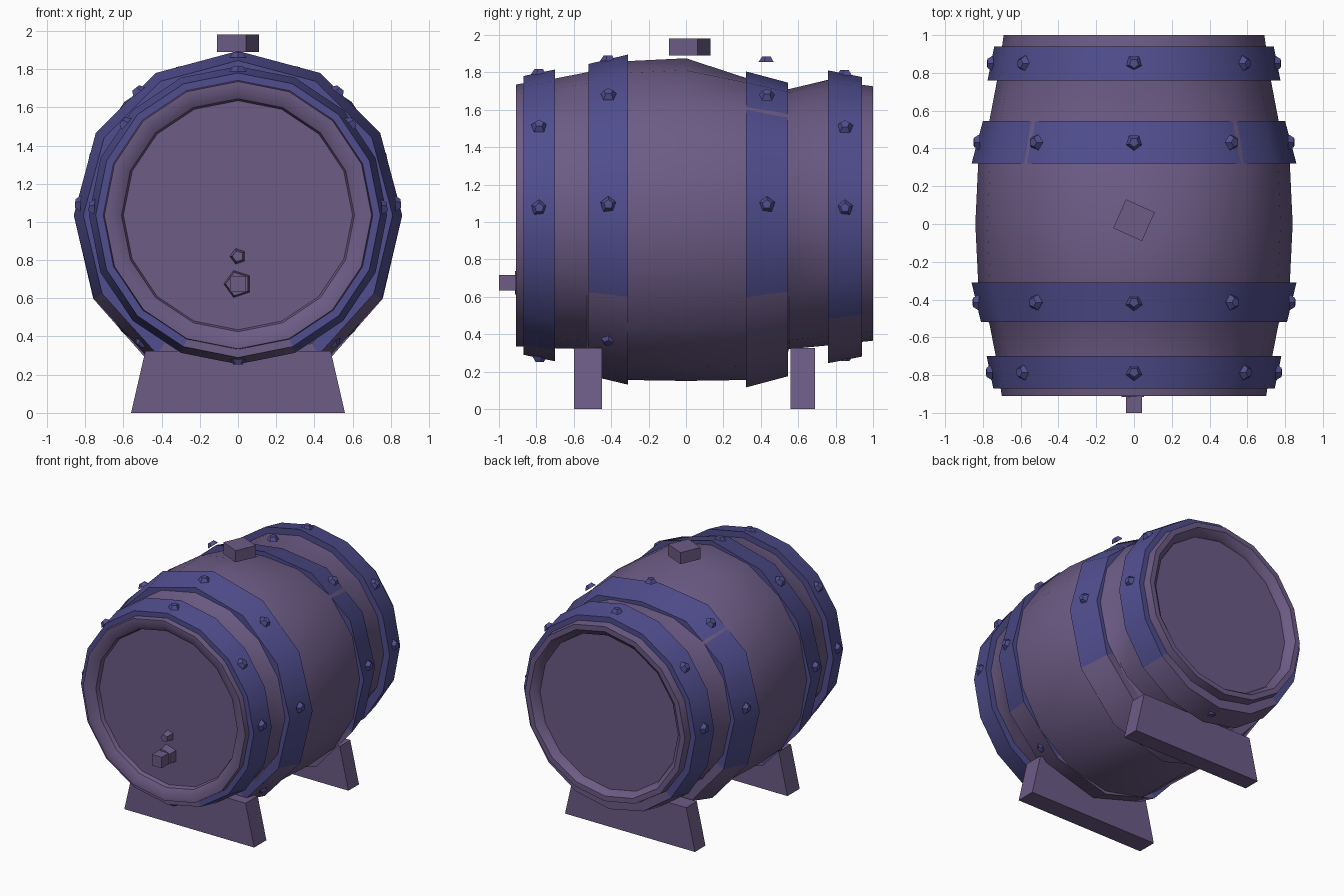
import bpy, bmesh, math
from mathutils import Vector, Matrix

if "Cube" in bpy.data.objects:
    bpy.data.objects.remove(bpy.data.objects["Cube"])

CZ = 1.035   # height of the barrel axis


def material(name, col):
    m = bpy.data.materials.new(name)
    m.diffuse_color = (*col, 1)
    m.use_nodes = True
    m.node_tree.nodes["Principled BSDF"].inputs["Base Color"].default_value = m.diffuse_color
    return m


WOOD = material("purple wood", (0.150, 0.106, 0.235))
METAL = material("blue metal", (0.080, 0.075, 0.270))


def finish(bm, name, mats, smooth=None):
    bmesh.ops.recalc_face_normals(bm, faces=bm.faces)
    me = bpy.data.meshes.new(name)
    bm.to_mesh(me)
    bm.free()
    for m in mats:
        me.materials.append(m)
    ob = bpy.data.objects.new(name, me)
    bpy.context.collection.objects.link(ob)
    if smooth:
        bpy.ops.object.select_all(action='DESELECT')
        ob.select_set(True)
        bpy.context.view_layer.objects.active = ob
        bpy.ops.object.shade_smooth_by_angle(angle=math.radians(smooth))
    return ob


def lathe(name, profile, mats, sides, closed=False, wood_below=None):
    """Spin (radius, y, extra radius at the bottom) round the barrel axis."""
    bm = bmesh.new()
    rings = []
    for r, y, low in profile:
        ring = []
        for k in range(sides):
            a = 2 * math.pi * k / sides
            s = math.sin(a)
            # sagging top behind the bung, belly or dent underneath
            sag = 0.09 * max(0, s) ** 6 if 0.3 < y < 0.6 else 0
            q = r - sag + low * max(0, -s) ** 2
            ring.append(bm.verts.new((q * math.cos(a), y, CZ + q * s)))
        rings.append(ring)
    pairs = list(zip(rings, rings[1:]))
    if closed:
        pairs.append((rings[-1], rings[0]))
    else:
        bm.faces.new(rings[0])
        bm.faces.new(rings[-1])
    for p, q in pairs:
        for k in range(sides):
            j = (k + 1) % sides
            bm.faces.new((p[k], p[j], q[j], q[k]))
    # Worn underside of the hoops shows wood
    if wood_below is not None:
        for f in bm.faces:
            f.material_index = int(f.calc_center_median().z < wood_below)
    return finish(bm, name, mats, 35)


def peg(name, pos, axis, r1, r2, depth, sides, mat, spin=0.0, smooth=None):
    """Small tapered prism centred at pos and pointing along axis."""
    bm = bmesh.new()
    rot = Vector(axis).to_track_quat('Z', 'Y').to_matrix().to_4x4()
    bmesh.ops.create_cone(bm, cap_ends=True, segments=sides, radius1=r1, radius2=r2, depth=depth,
                          matrix=Matrix.Translation(pos) @ rot @ Matrix.Rotation(spin, 4, 'Z'))
    return finish(bm, name, [mat], smooth)


# Barrel body with recessed lids at both ends
lathe("barrel_body", [
    (0.60, -0.85, 0), (0.61, -0.88, 0), (0.66, -0.91, 0), (0.70, -0.91, 0), (0.73, -0.71, -0.02),
    (0.765, -0.53, -0.05), (0.78, -0.50, 0.06), (0.825, -0.31, 0.055), (0.84, 0.0, 0.045),
    (0.825, 0.32, 0.055), (0.775, 0.52, 0.06), (0.765, 0.55, -0.05), (0.725, 0.76, -0.03),
    (0.69, 1.0, -0.02), (0.65, 1.0, -0.02), (0.61, 0.97, 0), (0.60, 0.94, 0)], [WOOD], 16)

# Metal hoops: y and radius of both edges, bottom bulge, sides, wood limit, right-half rivet angles
HOOPS = {
    "front_hoop": (-0.87, 0.745, -0.70, 0.78, 0, 16, 0.36, (90, 39, 3, -90)),
    "front_middle_hoop": (-0.52, 0.81, -0.31, 0.86, 0.045, 12, 0.45, (90, 51, 4, -53)),
    "back_middle_hoop": (0.32, 0.86, 0.545, 0.80, 0.06, 12, 0.55, (90, 51, 4)),
    "back_hoop": (0.76, 0.775, 0.94, 0.74, 0.015, 16, 0.50, (90, 39, 3, -90)),
}
for name, (y0, r0, y1, r1, low, sides, limit, angles) in HOOPS.items():
    lathe(name, [(r0 - 0.07, y0, low), (r0, y0, low), (r1, y1, low), (r1 - 0.07, y1, low)],
          [METAL, WOOD], sides, closed=True, wood_below=limit)
    # Flat five-sided rivets, mirrored to the left half
    ym, rm = (y0 + y1) / 2, (r0 + r1) / 2 + 0.005
    for a in angles:
        for side in ((1,) if abs(a) == 90 else (1, -1)):
            d = Vector((side * math.cos(math.radians(a)), 0, math.sin(math.radians(a))))
            peg("rivet", Vector((0, ym, CZ)) + d * rm, d, 0.045, 0.025, 0.03, 5, METAL)

# Stopper on top
peg("bung", (0, 0.02, 1.935), (0, 0, 1), 0.118, 0.118, 0.09, 4, WOOD, math.radians(21))

# Tap and small peg on the front lid
peg("tap_collar", (0, -0.88, 0.675), (0, -1, 0), 0.075, 0.065, 0.07, 5, WOOD, math.radians(90))
peg("tap_spout", (0, -0.93, 0.675), (0, -1, 0), 0.06, 0.06, 0.14, 4, WOOD, math.radians(45))
peg("lid_peg", (0, -0.875, 0.82), (0, -1, 0), 0.045, 0.03, 0.07, 5, WOOD, math.radians(90))

# Two trapezoid feet
for name, ya, yb in (("front_foot", -0.60, -0.45), ("back_foot", 0.56, 0.69)):
    bm = bmesh.new()
    outline = [(-0.56, 0), (0.56, 0), (0.485, 0.325), (-0.485, 0.325)]
    f = bm.faces.new([bm.verts.new((x, ya, z)) for x, z in outline])
    ext = bmesh.ops.extrude_face_region(bm, geom=[f])
    bmesh.ops.translate(bm, vec=(0, yb - ya, 0),
                        verts=[v for v in ext["geom"] if isinstance(v, bmesh.types.BMVert)])
    finish(bm, name, [WOOD])
